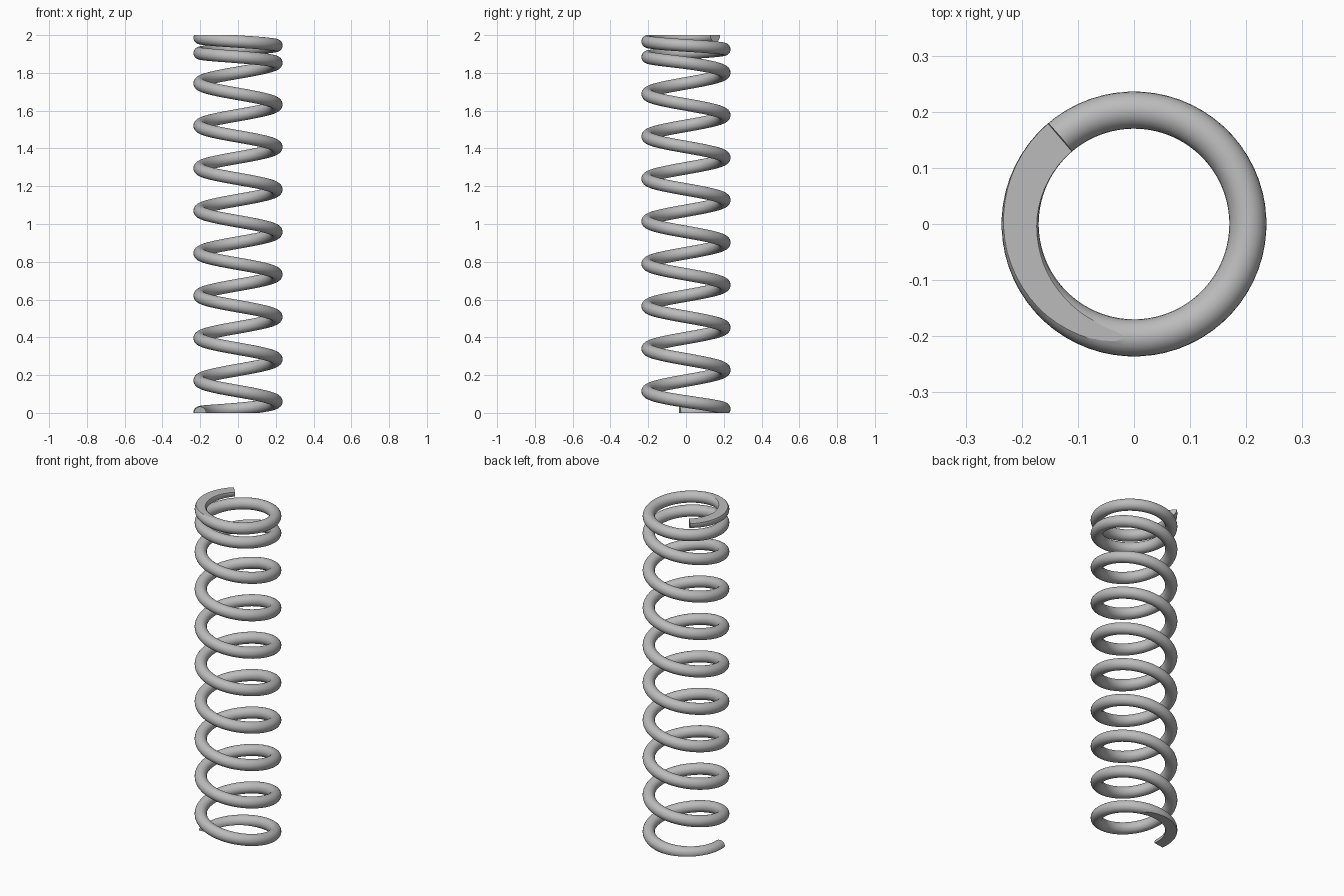
import bpy
import bmesh
import math
from mathutils import Vector

cube = bpy.data.objects.get("Cube")
if cube:
    bpy.data.objects.remove(cube, do_unlink=True)

COIL_R, WIRE_R = 0.203, 0.033
SIDES, STEPS = 24, 16          # wire sides, rings per quarter turn
START, END = -0.1, 40.55       # measured in quarter turns
HEIGHT = 2.0

# Wire centre height at each quarter turn: closed ends, even pitch between
heights = [-0.015, 0.002, 0.021, 0.06]
heights += [0.115 + 0.0562 * i for i in range(31)]
heights += [1.853, 1.884, 1.905, 1.925, 1.945, 1.966, 1.986, 2.004, 2.02]


def height_at(q):
    """Smooth interpolation through the quarter-turn heights."""
    i = max(1, min(math.floor(q) + 1, len(heights) - 3))
    t = q + 1 - i
    a, b, c, d = heights[i - 1:i + 3]
    return b + 0.5 * t * (c - a + t * (2 * a - 5 * b + 4 * c - d
                                       + t * (3 * (b - c) + d - a)))


def centre(q):
    a = math.pi - q * math.pi / 2
    return Vector((COIL_R * math.cos(a), COIL_R * math.sin(a), height_at(q)))


# Sweep the round wire along the left-handed coil
bm = bmesh.new()
count = int((END - START) * STEPS)
rings = []
for k in range(count + 1):
    q = START + (END - START) * k / count
    p = centre(q)
    out = Vector((p.x, p.y, 0)).normalized()
    tangent = (centre(q + 0.01) - centre(q - 0.01)).normalized()
    up = out.cross(tangent).normalized()
    angles = [2 * math.pi * s / SIDES for s in range(SIDES)]
    rings.append([bm.verts.new(p + WIRE_R * (out * math.cos(a) + up * math.sin(a)))
                  for a in angles])
for r0, r1 in zip(rings, rings[1:]):
    for s in range(SIDES):
        n = (s + 1) % SIDES
        bm.faces.new((r0[s], r0[n], r1[n], r1[s])).smooth = True
for ring in (rings[0], rings[-1]):
    bm.faces.new(ring).smooth = False

# Grind both ends flat
for z, sign in ((0, -1), (HEIGHT, 1)):
    bmesh.ops.bisect_plane(bm, geom=bm.verts[:] + bm.edges[:] + bm.faces[:], dist=1e-6,
                           plane_co=(0, 0, z), plane_no=(0, 0, sign), clear_outer=True)
    rim = [e for e in bm.edges if e.is_boundary]
    filled = bmesh.ops.triangle_fill(bm, edges=rim, use_beauty=True, normal=(0, 0, sign))
    for f in filled["geom"]:
        if isinstance(f, bmesh.types.BMFace):
            f.smooth = False
bmesh.ops.recalc_face_normals(bm, faces=bm.faces[:])

mesh = bpy.data.meshes.new("coil_spring")
bm.to_mesh(mesh)
bm.free()
spring = bpy.data.objects.new("coil_spring", mesh)
bpy.context.collection.objects.link(spring)

# Plain steel grey
steel = bpy.data.materials.new("steel_grey")
steel.use_nodes = True
colour = (0.5, 0.5, 0.5, 1)
steel.diffuse_color = colour
steel.node_tree.nodes["Principled BSDF"].inputs["Base Color"].default_value = colour
mesh.materials.append(steel)
